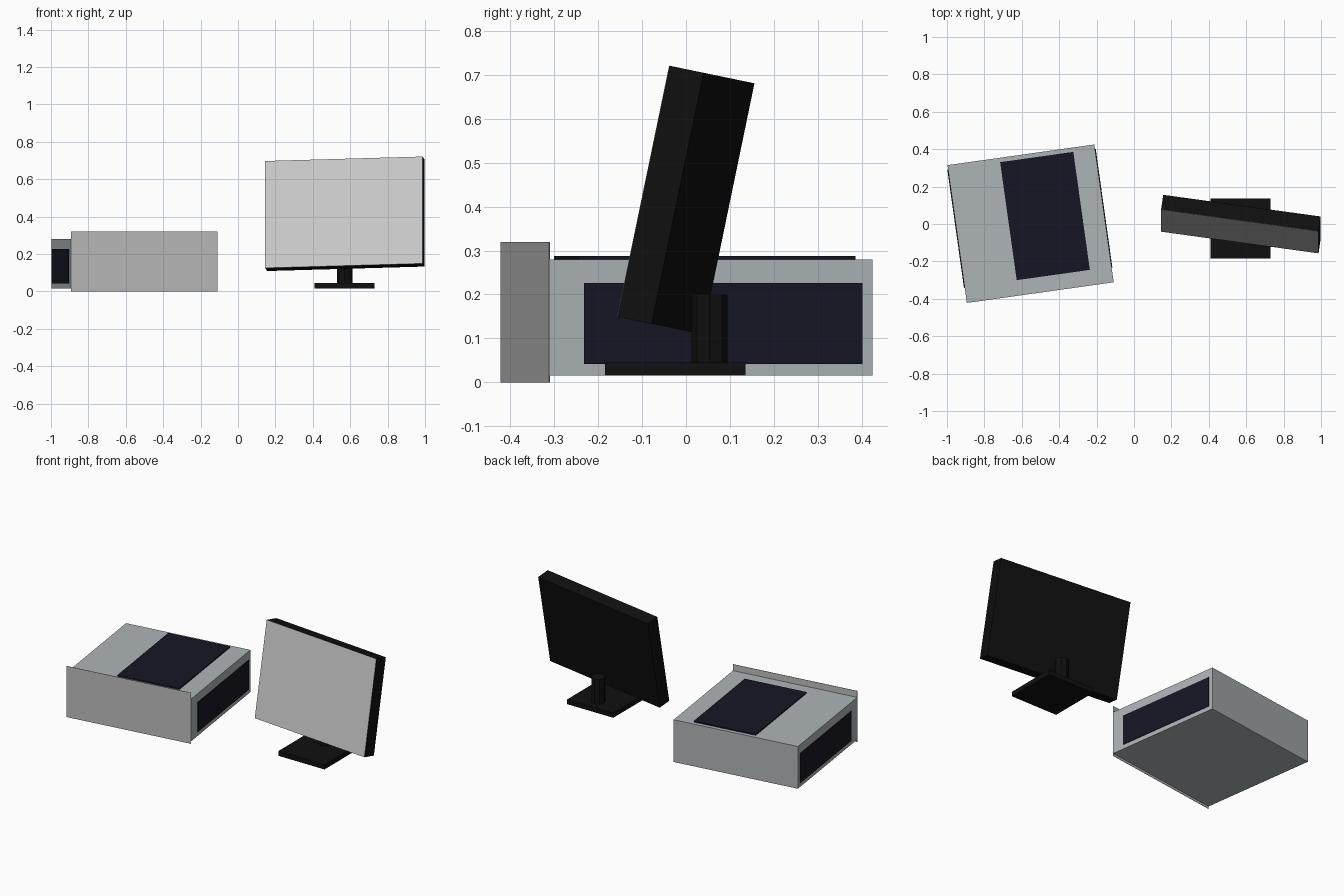
import bpy
from math import radians
from mathutils import Matrix, Vector

if "Cube" in bpy.data.objects:
    bpy.data.objects.remove(bpy.data.objects["Cube"])


def material(name, r, g, b):
    m = bpy.data.materials.new(name)
    m.diffuse_color = (r, g, b, 1)
    m.use_nodes = True
    m.node_tree.nodes["Principled BSDF"].inputs["Base Color"].default_value = m.diffuse_color
    return m


CASE = material("case_grey", 0.42, 0.46, 0.47)
FRONT = material("front_grey", 0.5, 0.5, 0.5)
NAVY = material("dark_navy", 0.008, 0.008, 0.018)
BLACK = material("black_plastic", 0.005, 0.005, 0.005)
SCREEN = material("screen_grey", 0.6, 0.6, 0.6)


def box(name, centre, size, mat, frame=Matrix()):
    """Box given in a local frame, with its size baked into the mesh."""
    bpy.ops.mesh.primitive_cube_add(size=1)
    ob = bpy.context.object
    ob.name = name
    ob.data.transform(Matrix.Diagonal((*size, 1)))
    ob.matrix_world = frame @ Matrix.Translation(Vector(centre))
    ob.data.materials.append(mat)
    return ob


# Computer case, turned 8 degrees
W, D = 0.793, 0.742
case = Matrix.Translation((-0.553, 0.0025, 0)) @ Matrix.Rotation(radians(8), 4, 'Z')
box("case_body", (0, 0, 0.1475), (W, D, 0.265), CASE, case)
box("case_front_panel", (0, -D / 2 - 0.001, 0.16), (W, 0.002, 0.32), FRONT, case)
box("case_top_panel", (0.082, 0.029, 0.283), (0.395, 0.637, 0.01), NAVY, case)
for side, label in ((-1, "left"), (1, "right")):
    box(f"case_{label}_panel", (side * W / 2, 0.027, 0.134),
        (0.008, 0.64, 0.185), NAVY, case)

# Monitor, turned and then tilted back
tilt = (Matrix.Translation((0.5715, 0, 0.415))
        @ Matrix.Rotation(radians(-11.7), 4, 'X')
        @ Matrix.Rotation(radians(-8), 4, 'Z'))
box("monitor_housing", (0, 0, 0), (0.85, 0.08, 0.584), BLACK, tilt)
box("monitor_screen", (0, -0.0405, 0), (0.85, 0.001, 0.584), SCREEN, tilt)

# Stand
box("stand_base", (0.57, -0.025, 0.03), (0.32, 0.32, 0.03), BLACK)
bpy.ops.mesh.primitive_cylinder_add(vertices=8, radius=0.041, depth=0.16,
                                    location=(0.57, 0.054, 0.12))
neck = bpy.context.object
neck.name = "stand_neck"
neck.data.materials.append(BLACK)
